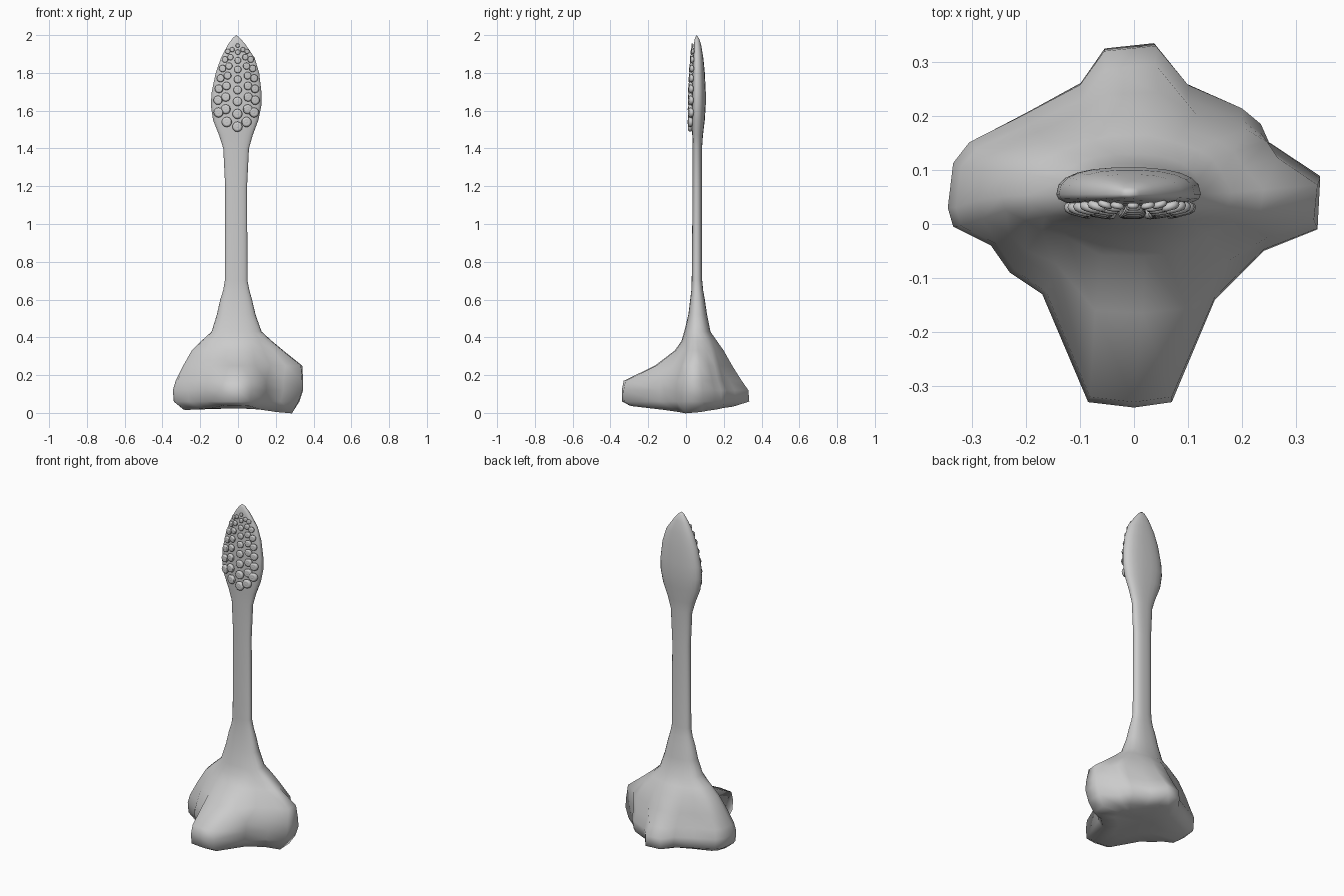
import bpy, bmesh, math
from mathutils import Vector

cube = bpy.data.objects.get("Cube")
if cube:
    bpy.data.objects.remove(cube)

grey = bpy.data.materials.new("flesh_grey")
grey.use_nodes = True
COLOR = (0.6, 0.6, 0.6, 1)
grey.diffuse_color = COLOR
grey.node_tree.nodes["Principled BSDF"].inputs["Base Color"].default_value = COLOR

CX, CY = -0.01, 0.055


def finish(bm, name, angle):
    bmesh.ops.recalc_face_normals(bm, faces=bm.faces)
    mesh = bpy.data.meshes.new(name)
    bm.to_mesh(mesh)
    bm.free()
    mesh.materials.append(grey)
    ob = bpy.data.objects.new(name, mesh)
    bpy.context.collection.objects.link(ob)
    bpy.ops.object.select_all(action='DESELECT')
    ob.select_set(True)
    bpy.context.view_layer.objects.active = ob
    bpy.ops.object.shade_smooth_by_angle(angle=math.radians(angle))
    return ob


# Four-lobed outline of the root, clockwise from the left lobe
root_outline = [
    (.345, .09), (.34, -.01), (.24, -.05), (.15, -.14), (.07, -.33), (0, -.34),
    (-.085, -.33), (-.17, -.13), (-.23, -.09), (-.265, -.04), (-.335, -.005),
    (-.345, .03), (-.335, .115), (-.305, .155), (-.2, .21), (-.1, .265),
    (-.055, .33), (.04, .34), (.1, .265), (.2, .22), (.235, .19), (.25, .155)]
N = len(root_outline)

# Levels: height, x min, x max, y min, y max, blend from lobed to oval
levels = [
    (.01, -.29, .29, -.30, .25, 0),
    (.06, -.34, .325, -.338, .335, 0),
    (.12, -.345, .345, -.34, .33, 0),
    (.17, -.33, .345, -.33, .295, 0),
    (.25, -.29, .34, -.165, .245, .25),
    (.33, -.245, .24, -.06, .20, .5),
    (.38, -.195, .18, -.025, .165, .75),
    (.43, -.14, .125, -.01, .13, .95),
    (.52, -.112, .093, .012, .112, 1),
    (.60, -.094, .074, .022, .10, 1),
    (.65, -.078, .06, .028, .091, 1),
    (.70, -.07, .05, .03, .086, 1),
    (1.2, -.068, .048, .035, .085, 1),
    (1.4, -.078, .058, .035, .085, 1),
    (1.47, -.10, .078, .033, .09, 1),
    (1.55, -.132, .108, .03, .1, 1),
    (1.63, -.144, .124, .03, .105, 1),
    (1.70, -.139, .124, .03, .105, 1),
    (1.80, -.118, .112, .033, .1, 1),
    (1.88, -.09, .088, .037, .092, 1),
    (1.95, -.053, .04, .042, .08, 1),
    (1.985, -.027, .01, .047, .068, 1)]


def spow(v, p):
    return math.copysign(abs(v) ** p, v)


def ring(z, x0, x1, y0, y1, blend):
    pts = []
    for i, (px, py) in enumerate(root_outline):
        a = -math.tau * i / N
        dx, dy = px - CX, py - CY
        lobe = (dx / (.355 if dx > 0 else .335), dy / (.285 if dy > 0 else .395))
        oval = (spow(math.cos(a), .8), spow(math.sin(a), .8))
        u, v = (l + (o - l) * blend for l, o in zip(lobe, oval))
        x = CX + u * ((x1 - CX) if u > 0 else (CX - x0))
        y = CY + v * ((y1 - CY) if v > 0 else (CY - y0))
        pts.append(Vector((x, y, z)))
    return pts


# Root, stalk and paddle as one lofted skin
rings = [ring(*lv) for lv in levels]
for p in rings[0]:
    p.z += .1 * abs(p.y) - .045 * max(0, p.x) - .02 * min(0, p.x)
# Shallow hollow under the root
rings.insert(0, [Vector((p.x * .5, p.y * .5, .022)) for p in rings[0]])

bm = bmesh.new()
loops = [[bm.verts.new(p) for p in r] for r in rings]
for a, b in zip(loops, loops[1:]):
    for i in range(N):
        j = (i + 1) % N
        bm.faces.new((a[i], a[j], b[j], b[i]))
base = bm.verts.new((CX, CY, .025))
tip = bm.verts.new((CX, CY, 2))
for i in range(N):
    j = (i + 1) % N
    bm.faces.new((base, loops[0][j], loops[0][i]))
    bm.faces.new((tip, loops[-1][i], loops[-1][j]))
finish(bm, "tentacle_body", 80)


def paddle_at(z):
    for a, b in zip(levels, levels[1:]):
        if a[0] <= z <= b[0]:
            t = (z - a[0]) / (b[0] - a[0])
            return [p + (q - p) * t for p, q in zip(a, b)]
    return levels[-1]


# Suckers: softly dimpled discs in staggered columns over the paddle front
cup = [(.22, .5), (.36, .44), (.55, .52), (.85, .42), (1, .12), (.88, -.2), (.6, -.4)]
SEG = 12


def add_sucker(bm, x, y, z, r, turn):
    loops = []
    for rad, h in cup:
        loop = []
        for k in range(SEG):
            a = math.tau * k / SEG
            sx, sz = math.cos(a) * rad * r, math.sin(a) * rad * r
            loop.append(bm.verts.new((x + sx, y - h * r + sx * turn, z + sz)))
        loops.append(loop)
    for a, b in zip(loops, loops[1:]):
        for k in range(SEG):
            j = (k + 1) % SEG
            bm.faces.new((a[k], a[j], b[j], b[k]))
    bm.faces.new(loops[0])
    bm.faces.new(loops[-1])


bm = bmesh.new()
columns = [(0, 1.515, 9), (.45, 1.54, 8), (.74, 1.59, 7)]
for u, start, count in columns:
    for side in ((1,) if u == 0 else (-1, 1)):
        z = start
        for n in range(count):
            lv = paddle_at(z)
            half = (lv[2] - lv[1]) / 2
            mid = (lv[2] + lv[1]) / 2
            r = .027 - .030 * max(0, z - 1.56)
            if z > 1.86:
                r -= .05 * (z - 1.86)
            x = mid * (1 - u) * .3 + mid * u + side * u * half
            y = lv[3] - .007 + .008 * u * u
            add_sucker(bm, x, y, z, r, .35 * u * side)
            z += r * 2.5
finish(bm, "suckers", 50)
